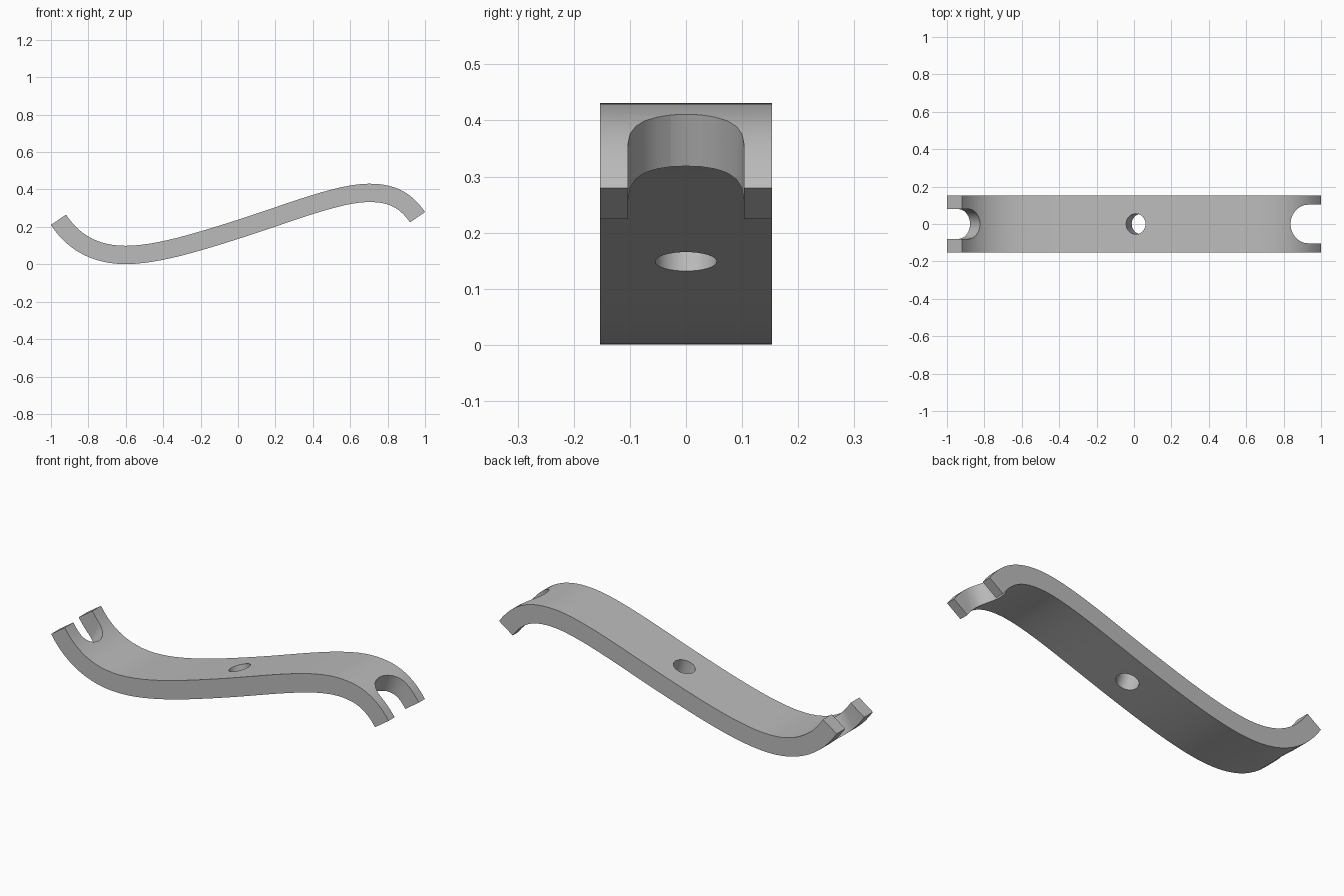
import bpy, bmesh, math
from mathutils import Vector, Matrix
from mathutils.geometry import interpolate_bezier

cube = bpy.data.objects.get("Cube")
if cube:
    bpy.data.objects.remove(cube, do_unlink=True)

WIDTH, HALF = 0.307, 0.049

metal = bpy.data.materials.new("satin grey metal")
metal.use_nodes = True
GREY = (0.5, 0.5, 0.5, 1)
metal.diffuse_color = GREY
metal.node_tree.nodes["Principled BSDF"].inputs["Base Color"].default_value = GREY

# Centre line of the bent strap: (knot, handle, handle, knot) chain in x, z
chain = [(-0.96, 0.238), (-0.88, 0.115), (-0.76, 0.05),
         (-0.6, 0.05), (-0.43, 0.05), (-0.2, 0.123),
         (0.025, 0.195), (0.28, 0.277), (0.54, 0.382),
         (0.7, 0.382), (0.81, 0.382), (0.89, 0.353), (0.96, 0.252)]
chain = [Vector((x, 0, z)) for x, z in chain]
path = []
for i in range(0, len(chain) - 1, 3):
    path += interpolate_bezier(*chain[i:i + 4], 13)[:-1]
path.append(chain[-1])


def tangent(i):
    return (path[min(i + 1, len(path) - 1)] - path[max(i - 1, 0)]).normalized()


def normal(t):
    return Vector((-t.z, 0, t.x))


def prism(name, outline, depth):
    """Extrude a closed outline of points along the depth vector."""
    bm = bmesh.new()
    face = bm.faces.new([bm.verts.new(p) for p in outline])
    new = bmesh.ops.extrude_face_region(bm, geom=[face])["geom"]
    bmesh.ops.translate(bm, vec=depth, verts=[v for v in new if isinstance(v, bmesh.types.BMVert)])
    bmesh.ops.recalc_face_normals(bm, faces=bm.faces)
    mesh = bpy.data.meshes.new(name)
    bm.to_mesh(mesh)
    bm.free()
    mesh.materials.append(metal)
    obj = bpy.data.objects.new(name, mesh)
    bpy.context.collection.objects.link(obj)
    return obj


# Strap: offset the centre line both ways and extrude across the width
end_dir = Vector((0.055, 0, -0.08)).normalized()
tangents = [tangent(i) for i in range(len(path))]
tangents[0] = tangents[-1] = end_dir
upper = [p + normal(t) * HALF for p, t in zip(path, tangents)]
lower = [p - normal(t) * HALF for p, t in zip(path, tangents)]
side = Vector((0, -WIDTH / 2, 0))
strap = prism("bent_strap", [p + side for p in upper + lower[::-1]], Vector((0, WIDTH, 0)))


def cut(name, x, radius, outward=0, sides=12):
    """Cut square to the strap at x: a round hole, or an open slot toward one end."""
    i = min(range(len(path)), key=lambda k: abs(path[k].x - x))
    t = tangents[i]
    centre = path[i] + t * (x - path[i].x) / t.x
    n = normal(t)
    along = t * (outward or 1)
    if outward:
        centre = centre + along * radius
        angles = [math.pi / 2 + math.pi * k / sides for k in range(sides + 1)]
    else:
        angles = [math.tau * k / sides for k in range(sides)]
    y = Vector((0, 1, 0))
    outline = [centre + (along * math.cos(a) + y * math.sin(a)) * radius for a in angles]
    if outward:
        outline += [outline[-1] + along * 0.4, outline[0] + along * 0.4]
    cutter = prism(name, [p - n * 0.25 for p in outline], n * 0.5)
    mod = strap.modifiers.new(name, 'BOOLEAN')
    mod.operation = 'DIFFERENCE'
    mod.solver = 'EXACT'
    mod.object = cutter
    cutter.hide_render = True
    return cutter


cutters = [cut("left_slot_cutter", 0.82, 0.103, 1),
           cut("right_slot_cutter", -0.85, 0.08, -1),
           cut("centre_hole_cutter", 0.025, 0.055, 0, 32)]

# Bake the cuts, then drop the cutters
bpy.context.view_layer.update()
baked = bpy.data.meshes.new_from_object(strap.evaluated_get(bpy.context.evaluated_depsgraph_get()))
strap.modifiers.clear()
strap.data = baked
for c in cutters:
    bpy.data.objects.remove(c, do_unlink=True)

bpy.ops.object.select_all(action='DESELECT')
strap.select_set(True)
bpy.context.view_layer.objects.active = strap
bpy.ops.object.shade_smooth_by_angle(angle=math.radians(30))
